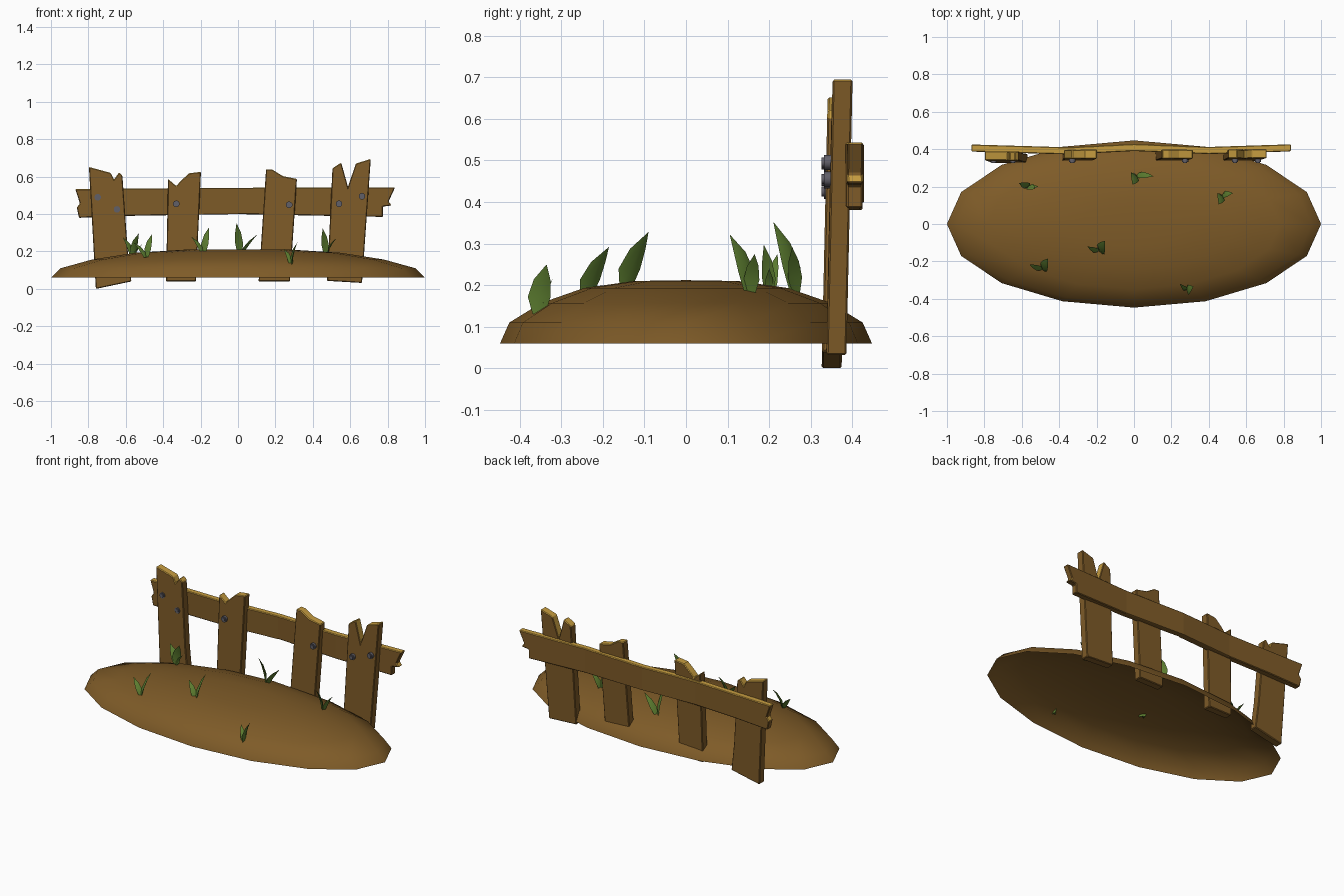
import bpy, bmesh, math
from mathutils import Vector

cube = bpy.data.objects.get("Cube")
if cube:
    bpy.data.objects.remove(cube)


def material(name, rgb):
    m = bpy.data.materials.new(name)
    m.use_nodes = True
    m.diffuse_color = (*rgb, 1)
    m.node_tree.nodes["Principled BSDF"].inputs["Base Color"].default_value = (*rgb, 1)
    return m


BROWN = material("earth and wood brown", (0.21, 0.105, 0.021))
GOLD = material("cut wood gold", (0.56, 0.33, 0.05))
GREY = material("bolt grey", (0.12, 0.115, 0.14))
GREEN = material("grass green", (0.11, 0.21, 0.03))


def finish(name, bm, mats, smooth=None):
    bmesh.ops.recalc_face_normals(bm, faces=bm.faces)
    mesh = bpy.data.meshes.new(name)
    bm.to_mesh(mesh)
    bm.free()
    for m in mats:
        mesh.materials.append(m)
    ob = bpy.data.objects.new(name, mesh)
    bpy.context.collection.objects.link(ob)
    if smooth:
        bpy.ops.object.select_all(action='DESELECT')
        ob.select_set(True)
        bpy.context.view_layer.objects.active = ob
        bpy.ops.object.shade_smooth_by_angle(angle=math.radians(smooth))
    return ob


# Earth mound: open elliptical dome made of rings
def mound():
    bm = bmesh.new()
    sides, rings = 16, []
    for r, z in [(1, .06), (.95, .11), (.78, .157), (.55, .193), (.28, .21)]:
        rings.append([bm.verts.new((r * math.cos(a), r * .447 * math.sin(a), z))
                      for a in (i * math.tau / sides for i in range(sides))])
    top = bm.verts.new((0, 0, .212))
    for i in range(sides):
        j = (i + 1) % sides
        for lo, hi in zip(rings, rings[1:]):
            bm.faces.new((lo[i], lo[j], hi[j], hi[i]))
        bm.faces.new((rings[-1][i], rings[-1][j], top))
    ob = finish("earth_mound", bm, [BROWN], 60)
    if ob.data.polygons[0].normal.z < 0:
        ob.data.flip_normals()


# Plank: outline in x and z, extruded along y, then bent; upward cuts are gold
def plank(name, outline, depth, bend, cuts=()):
    bm = bmesh.new()
    face = bm.faces.new([bm.verts.new((x, 0, z)) for x, z in outline])
    ext = bmesh.ops.extrude_face_region(bm, geom=[face])
    for v in ext["geom"]:
        if isinstance(v, bmesh.types.BMVert):
            v.co.y += depth
    for x in cuts:
        bmesh.ops.bisect_plane(bm, geom=bm.verts[:] + bm.edges[:] + bm.faces[:],
                               plane_co=(x, 0, 0), plane_no=(1, 0, 0))
    for v in bm.verts:
        v.co.y += bend(v.co)
    bmesh.ops.recalc_face_normals(bm, faces=bm.faces)
    sharp = [e for e in bm.edges if len(e.link_faces) == 2 and e.calc_face_angle() > .7]
    bmesh.ops.bevel(bm, geom=sharp, offset=.004, segments=1, affect='EDGES')
    bmesh.ops.recalc_face_normals(bm, faces=bm.faces)
    for f in bm.faces:
        f.material_index = int(f.normal.z > .25)
    finish(name, bm, [BROWN, GOLD])


posts = [
    ("outer_right_post", .326, [(-.76, 0), (-.57, .04), (-.59, .21), (-.618, .605),
                                (-.636, .622), (-.663, .585), (-.68, .62), (-.797, .652)]),
    ("inner_right_post", .336, [(-.385, .04), (-.225, .04), (-.198, .626), (-.262, .618),
                                (-.308, .575), (-.33, .55), (-.374, .588)]),
    ("inner_left_post", .336, [(.11, .04), (.278, .04), (.315, .588), (.24, .603),
                               (.185, .637), (.15, .64)]),
    ("outer_left_post", .337, [(.476, .043), (.663, .032), (.71, .695), (.63, .67),
                               (.588, .545), (.552, .675), (.505, .645)]),
]
for name, y, outline in posts:
    plank(name, outline, .048, lambda co, y=y: y + .022 * co.z)

# Long rail, gently kinked along its length
kinks = [(-.9, .388), (-.35, .372), (0, .39), (.4, .374), (.9, .39)]


def rail_bend(co):
    for (x0, y0), (x1, y1) in zip(kinks, kinks[1:]):
        if co.x <= x1:
            return y0 + (y1 - y0) * (co.x - x0) / (x1 - x0)
    return kinks[-1][1]


plank("long_rail", [(-.85, .38), (-.62, .39), (0, .4), (.775, .385), (.775, .44),
                    (.822, .446), (.805, .467), (.84, .543), (-.2, .54), (-.87, .533),
                    (-.845, .457), (-.862, .435)], .038, rail_bend, (-.35, 0, .4))

# Bolts on the front of the posts
for i, (x, z) in enumerate([(-.75, .49), (-.647, .425), (-.33, .455),
                            (.273, .45), (.54, .455), (.663, .495)]):
    bm = bmesh.new()
    bmesh.ops.create_cone(bm, cap_ends=True, segments=10, radius1=.018, radius2=.018, depth=.03)
    front = [e for e in bm.edges if all(v.co.z > 0 for v in e.verts)]
    bmesh.ops.bevel(bm, geom=front, offset=.006, segments=2, affect='EDGES')
    for v in bm.verts:
        v.co = Vector((x + v.co.x, .341 - v.co.z, z + v.co.y))
    finish("bolt_%d" % (i + 1), bm, [GREY], 50)


# Grass blade: a bent leaf with a diamond cross-section
def blade(bm, base, tip, width):
    base, tip = Vector(base), Vector(tip)
    lean = tip - base
    flat = Vector((lean.x, lean.y, 0)).normalized()
    side = (Vector((-flat.y, flat.x, 0)) + flat * .5).normalized()
    thick = Vector((-side.y, side.x, 0))
    rings = []
    for t, w in [(0, .55), (.35, 1), (.7, .72)]:
        c = base + lean * t - flat * .05 * t * (1 - t)
        s, d = side * width * w / 2, thick * width * w * .13
        rings.append([bm.verts.new(c + o) for o in (s, d, -s, -d)])
    end = bm.verts.new(tip)
    bm.faces.new(rings[0])
    for i in range(4):
        j = (i + 1) % 4
        for lo, hi in zip(rings, rings[1:]):
            bm.faces.new((lo[i], lo[j], hi[j], hi[i]))
        bm.faces.new((rings[-1][i], rings[-1][j], end))


# Each tuft: root, then blade tips with widths
tufts = [
    ((.285, -.355, .12), [((.318, -.335, .25), .055), ((.245, -.32, .215), .03)]),
    ((-.49, -.245, .16), [((-.46, -.185, .292), .06), ((-.56, -.215, .25), .035)]),
    ((-.185, -.15, .18), [((-.155, -.09, .328), .065), ((-.25, -.12, .28), .035)]),
    ((.47, .155, .17), [((.453, .105, .322), .055), ((.53, .165, .275), .04)]),
    ((.01, .265, .17), [((-.008, .21, .352), .06), ((.105, .255, .292), .04)]),
    ((-.56, .2, .16), [((-.53, .187, .297), .05), ((-.615, .22, .275), .045),
                       ((-.51, .2, .24), .025)]),
]
for i, (root, tips) in enumerate(tufts):
    bm = bmesh.new()
    for tip, width in tips:
        start = Vector(root).lerp(Vector(tip), .08)
        blade(bm, start, tip, width)
    finish("grass_tuft_%d" % (i + 1), bm, [GREEN], 40)

mound()
